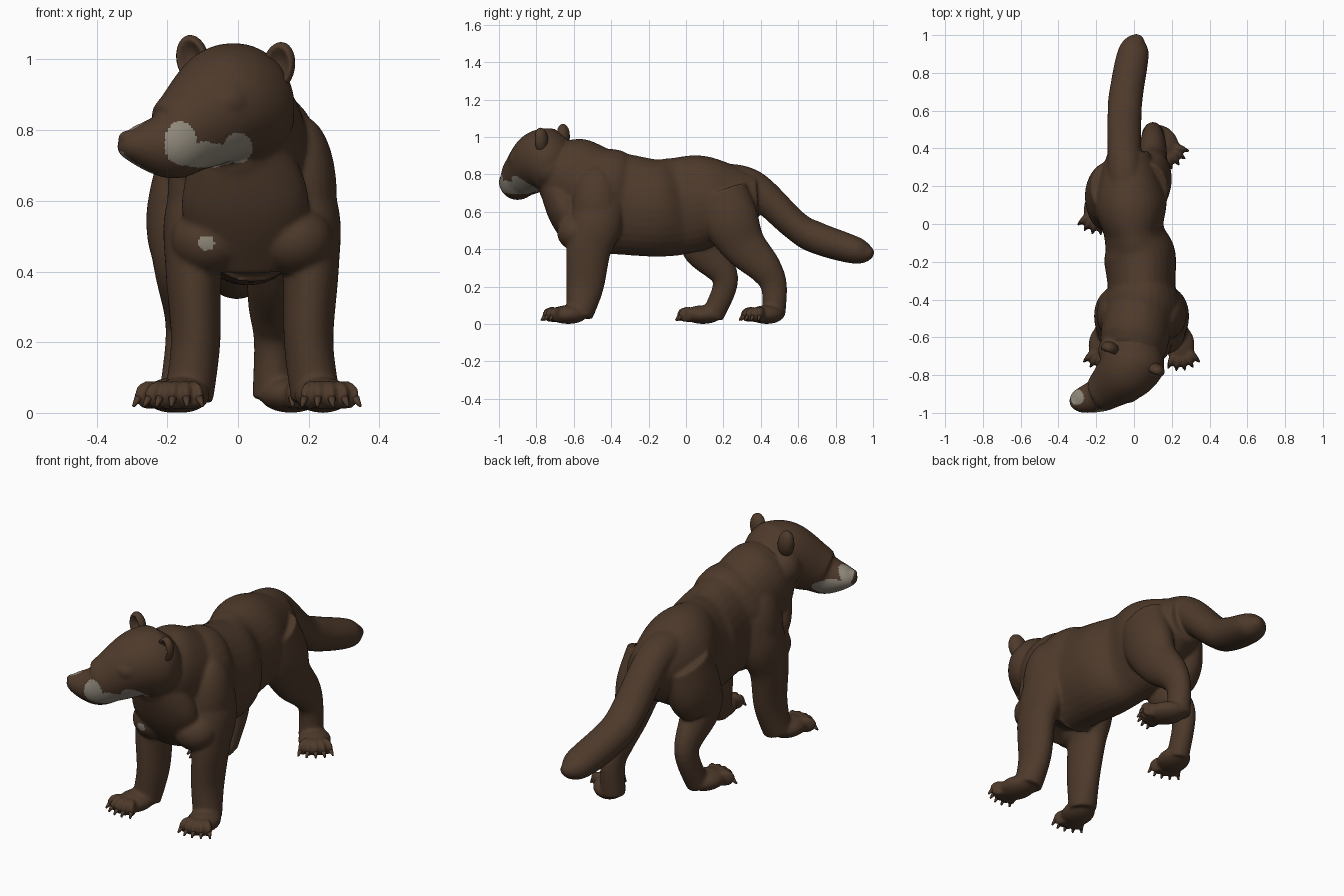
import bpy, bmesh
from math import sin, cos, pi
from mathutils import Vector, Matrix

cube = bpy.data.objects.get("Cube")
if cube:
    bpy.data.objects.remove(cube)


def material(name, red, green, blue):
    mat = bpy.data.materials.new(name)
    color = (red, green, blue, 1)
    mat.use_nodes = True
    mat.diffuse_color = color
    mat.node_tree.nodes["Principled BSDF"].inputs["Base Color"].default_value = color
    return mat


BROWN = material("brown fur", .076, .042, .024)
PALE = material("pale fur", .28, .25, .2)


def make_object(name, bm):
    bmesh.ops.recalc_face_normals(bm, faces=bm.faces)
    mesh = bpy.data.meshes.new(name)
    bm.to_mesh(mesh)
    bm.free()
    mesh.materials.append(BROWN)
    for poly in mesh.polygons:
        poly.use_smooth = True
    obj = bpy.data.objects.new(name, mesh)
    bpy.context.collection.objects.link(obj)
    return obj


def spline(rows, steps=8):
    """Smooth curve through rows of x, y, z, half width, half depth."""
    rows = [Vector(row) for row in rows]
    curve = []
    last = len(rows) - 1
    for i in range(last):
        before, start, end, after = (rows[min(max(i + k, 0), last)] for k in (-1, 0, 1, 2))
        enter, leave = (end - before) / 2, (after - start) / 2
        for j in range(steps):
            t = j / steps
            ease = t * t * (3 - 2 * t)
            curve.append(start.lerp(end, ease) + enter * t * (1 - t) ** 2
                         - leave * t * t * (1 - t))
    return curve + [rows[-1]]


def loft(bm, rows, side=(1, 0, 0), sides=32):
    """Closed tube with elliptical sections along a path."""
    points = spline(rows)
    side = Vector(side).normalized()
    centres = [Vector(point[:3]) for point in points]
    angles = [2 * pi * k / sides for k in range(sides)]
    rings = []
    for i, (centre, point) in enumerate(zip(centres, points)):
        tangent = centres[min(i + 1, len(points) - 1)] - centres[max(i - 1, 0)]
        tangent.normalize()
        across = (side - tangent * side.dot(tangent)).normalized()
        up = tangent.cross(across)
        rings.append([bm.verts.new(centre + across * point[3] * cos(angle)
                                   + up * point[4] * sin(angle)) for angle in angles])
    for lower, upper in zip(rings, rings[1:]):
        for k in range(sides):
            bm.faces.new((lower[k - 1], lower[k], upper[k], upper[k - 1]))
    bm.faces.new(rings[0])
    bm.faces.new(rings[-1])


def ellipsoid(bm, centre, scale, yaw=0):
    place = (Matrix.Translation(centre) @ Matrix.Rotation(yaw, 4, 'Z')
             @ Matrix.Diagonal((*scale, 1)))
    bmesh.ops.create_uvsphere(bm, u_segments=24, v_segments=16, radius=1, matrix=place)


def paw(bm, name, x, y, yaw):
    """Pad and toes go into the body, claws become their own object."""
    base = Vector((x, y, .05))
    ellipsoid(bm, base, (.08, .105, .05), yaw)
    claws = bmesh.new()
    for k in range(-2, 3):
        turn = yaw + k * .31
        ahead = Vector((sin(turn), -cos(turn), 0))
        ellipsoid(bm, base + ahead * .09, (.019, .05, .042), turn)
        point = ahead - Vector((0, 0, 1.2))
        tip = base + ahead * .136 - Vector((0, 0, .02))
        place = Matrix.Translation(tip) @ point.to_track_quat('Z', 'Y').to_matrix().to_4x4()
        bmesh.ops.create_cone(claws, cap_ends=True, segments=10, radius1=.012,
                              radius2=.004, depth=.03, matrix=place)
    make_object(name, claws)


body = bmesh.new()
# Torso, pinched behind the shoulders and before the hips
loft(body, [(.02, -.7, .6, .1, .12), (.04, -.46, .65, .21, .275), (.04, -.34, .64, .18, .27),
            (.03, -.17, .62, .19, .26), (0, -.04, .63, .16, .26),
            (-.02, .13, .66, .19, .24), (-.03, .38, .68, .11, .12)])
# Neck
loft(body, [(.04, -.4, .67, .18, .23), (0, -.62, .8, .18, .21), (-.02, -.7, .85, .14, .16)])
# Throat running down into the chest
loft(body, [(0, -.7, .8, .12, .1), (.02, -.64, .6, .18, .1), (.02, -.56, .42, .14, .07)])
# Head, turned to one side
SIDE = Vector((.64, -.77, 0))
loft(body, [(.02, -.64, .87, .12, .12), (0, -.71, .87, .17, .17), (-.04, -.78, .87, .16, .165),
            (-.14, -.87, .8, .115, .125), (-.2, -.91, .76, .09, .1),
            (-.3, -.94, .76, .06, .05), (-.335, -.95, .77, .02, .02)], SIDE)
# Cheeks, brows and nose
ellipsoid(body, (.06, -.73, .84), (.1, .11, .11))
ellipsoid(body, (-.1, -.67, .86), (.09, .09, .1))
ellipsoid(body, (-.11, -.82, .89), (.07, .07, .06))
ellipsoid(body, (-.04, -.88, .88), (.08, .07, .06))
ellipsoid(body, (-.31, -.95, .78), (.03, .03, .02))
# Tail
loft(body, [(-.04, .2, .77, .1, .09), (-.05, .36, .73, .09, .09), (-.05, .58, .53, .09, .08),
            (-.04, .7, .46, .09, .085), (0, .92, .39, .08, .07), (.03, 1, .38, .02, .02)])
# Front legs with breast, shoulder blade and paw, mirrored about the chest's middle
MIDDLE = .04
for sign, name in ((1, "left_front_claws"), (-1, "right_front_claws")):
    loft(body, [(MIDDLE + sign * out, *rest) for out, *rest in (
        (.12, -.45, .7, .09, .13), (.15, -.48, .54, .1, .14), (.165, -.52, .4, .08, .12),
        (.16, -.54, .2, .07, .1), (.18, -.57, .04, .07, .07))])
    ellipsoid(body, (MIDDLE + sign * .12, -.58, .49), (.11, .11, .1))
    ellipsoid(body, (MIDDLE + sign * .14, -.48, .62), (.1, .13, .22))
    paw(body, name, MIDDLE + sign * .2, -.63, sign * .2)
# Left hind leg, stretched back
loft(body, [(.08, .18, .7, .1, .15), (.1, .24, .55, .1, .15), (.1, .31, .42, .08, .12),
            (.1, .42, .3, .07, .09), (.1, .47, .2, .055, .07), (.1, .47, .04, .06, .06)])
paw(body, "left_hind_claws", .15, .43, .65)
# Right hind leg, stepping forward
loft(body, [(-.12, .19, .7, .11, .15), (-.15, .15, .55, .11, .16), (-.15, .09, .42, .09, .12),
            (-.15, .21, .24, .055, .07), (-.17, .14, .04, .055, .06)])
paw(body, "right_hind_claws", -.185, .09, -.25)

# Fuse everything into one smooth skin
skin = make_object("body", body)
fuse = skin.modifiers.new("fuse", 'REMESH')
fuse.mode = 'VOXEL'
fuse.voxel_size = .0075
soften = skin.modifiers.new("soften", 'SMOOTH')
soften.factor = .5
soften.iterations = 12
bpy.context.view_layer.update()
graph = bpy.context.evaluated_depsgraph_get()
mesh = bpy.data.meshes.new_from_object(skin.evaluated_get(graph))
skin.modifiers.clear()
skin.data = mesh
mesh.materials.clear()
mesh.materials.append(BROWN)
mesh.materials.append(PALE)


def inside(u, v, centre_u, centre_v, radius_u, radius_v):
    return ((u - centre_u) / radius_u) ** 2 + ((v - centre_v) / radius_v) ** 2 < 1


# Pale muzzle and chest markings
for poly in mesh.polygons:
    x, y, z = poly.center
    facing = poly.normal.dot(SIDE)
    pale = False
    if y < -.75 and facing > 0 and poly.normal.y < 0:
        pale = (inside(x, z, -.163, .765, .046, .06) or inside(x, z, -.1, .73, .1, .036)
                or inside(x, z, 0, .75, .04, .043))
    elif y < -.75 and facing < 0:
        pale = inside(x, z, -.26, .725, .075, .05) or inside(x, y, -.3, -.92, .035, .045)
    elif -.75 < y < -.6 and poly.normal.y < 0:
        pale = inside(x, z, -.09, .48, .024, .02)
    poly.material_index = int(pale)
    poly.use_smooth = True

# Cupped ears
for name, centre, lean in (("left_ear", (.115, -.775, .98), .2),
                           ("right_ear", (-.128, -.66, 1), -.2)):
    ear = bmesh.new()
    ellipsoid(ear, (0, 0, 0), (1, 1, 1))
    for vert in ear.verts:
        if vert.co.y < -.01:
            vert.co.y += 1.3 * max(0, 1 - 1.5 * (vert.co.x ** 2 + vert.co.z ** 2))
    ear.transform(Matrix.Translation(centre) @ Matrix.Rotation(-.35, 4, 'Z')
                  @ Matrix.Rotation(lean, 4, 'Y') @ Matrix.Diagonal((.047, .038, .07, 1)))
    make_object(name, ear)
